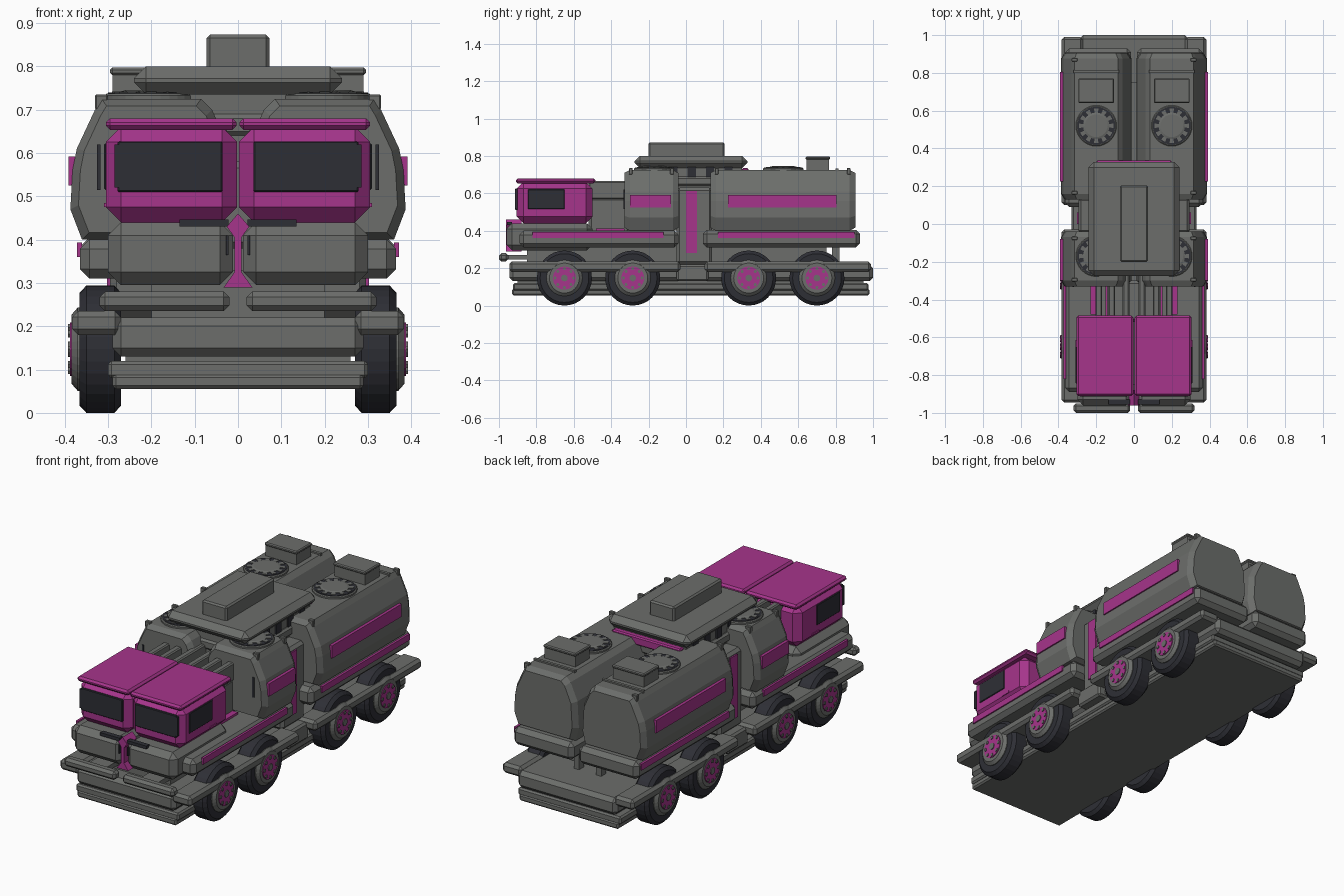
import bpy, bmesh
from math import sin, cos, pi

old = bpy.data.objects.get("Cube")
if old:
    bpy.data.objects.remove(old)


def material(name, rgb):
    m = bpy.data.materials.new(name)
    m.use_nodes = True
    m.diffuse_color = (*rgb, 1)
    node = next(n for n in m.node_tree.nodes if n.type == 'BSDF_PRINCIPLED')
    node.inputs["Base Color"].default_value = (*rgb, 1)
    return m


GREY = material("hull grey", (0.15, 0.155, 0.147))
PINK = material("magenta", (0.38, 0.035, 0.26))
DARK = material("dark glass and rubber", (0.027, 0.028, 0.036))


def finish(name, bm, mat, mirror):
    bmesh.ops.recalc_face_normals(bm, faces=bm.faces)
    mesh = bpy.data.meshes.new(name)
    bm.to_mesh(mesh)
    bm.free()
    mesh.materials.append(mat)
    ob = bpy.data.objects.new(name, mesh)
    bpy.context.collection.objects.link(ob)
    if mirror:
        ob.modifiers.new("mirror", 'MIRROR')
    return ob


def box(name, x, y, z, mat=GREY, bevel=0, mirror=True):
    """Box from three (low, high) ranges, with chamfered edges."""
    bm = bmesh.new()
    bmesh.ops.create_cube(bm, size=1)
    for v in bm.verts:
        v.co = [(r[0] + r[1]) / 2 + c * (r[1] - r[0]) for r, c in zip((x, y, z), v.co)]
    if bevel:
        bmesh.ops.bevel(bm, geom=bm.edges[:], offset=bevel, segments=1,
                        profile=0.5, affect='EDGES')
    return finish(name, bm, mat, mirror)


def skin(bm, rings):
    """Join rings of points into a closed skin."""
    rings = [[bm.verts.new(p) for p in ring] for ring in rings]
    n = len(rings[0])
    for a, b in zip(rings, rings[1:]):
        for i in range(n):
            j = (i + 1) % n
            bm.faces.new((a[i], a[j], b[j], b[i]))
    bm.faces.new(rings[0])
    bm.faces.new(rings[-1])


def prism(name, pts, y, mat=GREY, chamfer=0, scale=1, mirror=True):
    """Extrude an x-z outline along y, shrinking it at both ends."""
    cx = (min(p[0] for p in pts) + max(p[0] for p in pts)) / 2
    cz = (min(p[1] for p in pts) + max(p[1] for p in pts)) / 2
    steps = [(y[0], scale), (y[1], scale)]
    if chamfer:
        steps[1:1] = [(y[0] + chamfer, 1), (y[1] - chamfer, 1)]
    bm = bmesh.new()
    skin(bm, [[(cx + (px - cx) * s, t, cz + (pz - cz) * s) for px, pz in pts]
              for t, s in steps])
    return finish(name, bm, mat, mirror)


def lathe(name, profile, centre, axis, mat, sides=32):
    """Turn (position, radius) pairs about the x or z axis."""
    cx, cy, cz = centre
    rings = []
    for t, r in profile:
        ring = []
        for i in range(sides):
            u, v = r * cos(2 * pi * i / sides), r * sin(2 * pi * i / sides)
            ring.append((cx + t, cy + u, cz + v) if axis == 'x' else (cx + u, cy + v, cz + t))
        rings.append(ring)
    bm = bmesh.new()
    skin(bm, rings)
    return finish(name, bm, mat, True)


# Chassis, skirts and bumpers
box("belly_plate", (-0.29, 0.29), (-0.93, 0.98), (0.055, 0.09), bevel=0.008, mirror=False)
box("belly_step", (-0.30, 0.30), (-0.925, 0.975), (0.08, 0.12), bevel=0.008, mirror=False)
box("chassis_core", (-0.26, 0.26), (-0.9, 0.95), (0.1, 0.15), mirror=False)
box("chassis_deck", (-0.29, 0.29), (-0.945, 1.0), (0.13, 0.22), bevel=0.02, mirror=False)
box("chassis_spine", (-0.2, 0.2), (-0.85, 0.75), (0.2, 0.33), mirror=False)
box("front_bumper", (0.02, 0.32), (-1.0, -0.95), (0.235, 0.28), bevel=0.013)
box("bumper_arm", (0.1, 0.2), (-0.96, -0.84), (0.245, 0.27))
box("rear_post", (0.05, 0.08), (0.78, 0.82), (0.2, 0.42))
for end, y in (("front", (-0.945, -0.03)), ("rear", (0.10, 0.99))):
    box(end + "_side_rail", (0.27, 0.383), y, (0.18, 0.235), bevel=0.014)
box("middle_side_rail", (0.2, 0.33), (-0.05, 0.12), (0.13, 0.22), bevel=0.01)

# Wheels
TYRE = [(0.27, 0.1), (0.27, 0.13), (0.285, 0.147), (0.35, 0.147), (0.366, 0.13), (0.366, 0.09)]
for i, y in enumerate((-0.65, -0.285, 0.335, 0.70)):
    c = (0, y, 0.147)
    lathe(f"tyre_{i}", TYRE, c, 'x', DARK)
    lathe(f"rim_{i}", [(0.3, 0.096), (0.37, 0.096), (0.384, 0.08), (0.384, 0.06)], c, 'x', GREY)
    lathe(f"hub_{i}", [(0.36, 0.062), (0.388, 0.062), (0.388, 0.03)], c, 'x', PINK, 16)
    lathe(f"hub_cap_{i}", [(0.36, 0.018), (0.392, 0.018)], c, 'x', GREY, 12)
    for k in range(8):
        a = 2 * pi * k / 8
        bolt = (0, y + 0.05 * cos(a), 0.147 + 0.05 * sin(a))
        lathe(f"bolt_{i}_{k}", [(0.37, 0.009), (0.392, 0.009)], bolt, 'x', GREY, 6)

# Upper decks with coloured side stripes
box("front_deck", (0.015, 0.365), (-0.89, -0.04), (0.31, 0.40), bevel=0.022)
box("nose_block", (0.012, 0.30), (-0.96, -0.5), (0.295, 0.44), bevel=0.03)
box("rear_deck", (0.015, 0.365), (0.09, 0.93), (0.31, 0.405), bevel=0.022)
box("front_stripe", (0.36, 0.372), (-0.82, -0.12), (0.36, 0.393), PINK)
box("rear_stripe", (0.36, 0.372), (0.17, 0.90), (0.36, 0.393), PINK)
box("nose_vent", (0.022, 0.135), (-0.956, -0.93), (0.43, 0.446), DARK)
box("nose_slot", (0.022, 0.028), (-0.956, -0.94), (0.365, 0.41), DARK)
prism("nose_keel", [(-0.033, 0.29), (0.033, 0.29), (0.008, 0.325), (0.008, 0.405),
                    (0.026, 0.43), (0, 0.46), (-0.026, 0.43), (-0.008, 0.405),
                    (-0.008, 0.325)], (-0.962, -0.88), PINK, mirror=False)

# Twin cab
box("cab", (0.002, 0.305), (-0.905, -0.5), (0.44, 0.66), PINK, 0.035)
box("cab_roof", (0.003, 0.305), (-0.91, -0.485), (0.653, 0.68), PINK, 0.01)
box("windscreen", (0.036, 0.278), (-0.913, -0.9), (0.51, 0.627), DARK, 0.003)
box("side_window", (0.297, 0.309), (-0.845, -0.65), (0.515, 0.622), DARK, 0.003)
box("windscreen_corner", (0.27, 0.285), (-0.913, -0.9), (0.52, 0.62), DARK)
box("door_handle", (0.30, 0.309), (-0.67, -0.615), (0.475, 0.485), PINK)

# Machinery behind the cab
box("engine_block", (-0.2, 0.2), (-0.52, -0.3), (0.38, 0.58), bevel=0.015, mirror=False)
for i, x in enumerate((0.025, 0.10, 0.17)):
    box(f"engine_beam_{i}", (x, x + 0.035), (-0.52, -0.2), (0.57, 0.665), bevel=0.006)
box("engine_line", (0.14, 0.152), (-0.5, -0.32), (0.57, 0.60), PINK)
box("deck_line", (0.20, 0.23), (-0.48, -0.33), (0.398, 0.412), PINK)

# Tank pairs
TANK = [(0.36, 0.40), (0.387, 0.47), (0.382, 0.56), (0.372, 0.61), (0.33, 0.70),
        (0.315, 0.725), (0.085, 0.725), (0.06, 0.70), (0.02, 0.61), (0.012, 0.47), (0.03, 0.40)]
FANS = 12
for end, y, panel, fan in (("front", (-0.33, -0.04), (-0.30, -0.08), -0.17),
                           ("rear", (0.13, 0.905), (0.225, 0.805), 0.52)):
    prism(end + "_tank", TANK, y, chamfer=0.03, scale=0.9)
    box(end + "_tank_panel", (0.37, 0.391), panel, (0.525, 0.592), PINK)
    for k, ye in enumerate((y[0] + 0.035, y[1] - 0.035)):
        box(f"{end}_tank_lug_{k}", (0.30, 0.33), (ye - 0.01, ye + 0.01), (0.70, 0.735), bevel=0.003)
    c = (0.2, fan, 0)
    lathe(end + "_fan_rim", [(0.71, 0.108), (0.733, 0.108), (0.737, 0.103)], c, 'z', GREY)
    lathe(end + "_fan_well", [(0.72, 0.1), (0.739, 0.1)], c, 'z', DARK)
    lathe(end + "_fan_hub", [(0.72, 0.07), (0.742, 0.07), (0.745, 0.06)], c, 'z', GREY, 24)
    # Short blades around the fan hub
    for k in range(FANS):
        a = 2 * pi * k / FANS
        bm = bmesh.new()
        skin(bm, [[(0.2 + r * cos(a + d), fan + r * sin(a + d), z)
                   for r, d in ((0.06, -0.13), (0.092, -0.13), (0.092, 0.13), (0.06, 0.13))]
                  for z in (0.73, 0.742)])
        finish(f"{end}_fan_blade_{k}", bm, GREY, True)
box("tank_slit", (0.317, 0.326), (-0.334, -0.32), (0.515, 0.62), DARK)
box("tank_hatch", (0.11, 0.29), (0.645, 0.765), (0.71, 0.785))
box("tank_hatch_lid", (0.105, 0.295), (0.64, 0.77), (0.78, 0.797), bevel=0.005)
box("tank_ridge", (0.08, 0.32), (0.80, 0.815), (0.71, 0.733))

# Central tower with grilles and roof
box("waist", (-0.295, 0.295), (-0.05, 0.14), (0.22, 0.63), bevel=0.015, mirror=False)
box("waist_stripe", (0.29, 0.302), (0.0, 0.06), (0.28, 0.612), PINK)
box("tower", (-0.21, 0.21), (-0.23, 0.30), (0.4, 0.745), mirror=False)
box("tower_sill", (-0.225, 0.225), (-0.24, 0.31), (0.64, 0.69), bevel=0.01, mirror=False)
for i in range(5):
    y = -0.165 + 0.098 * i
    box(f"grille_{i}", (0.2, 0.217), (y - 0.022, y + 0.022), (0.685, 0.762), DARK)
box("tower_back_band", (-0.2, 0.2), (0.30, 0.335), (0.69, 0.735), PINK, 0.006, False)
box("tower_roof", (-0.24, 0.24), (-0.275, 0.328), (0.735, 0.80), bevel=0.028, mirror=False)
box("roof_box", (-0.073, 0.073), (-0.2, 0.205), (0.79, 0.873), bevel=0.008, mirror=False)
